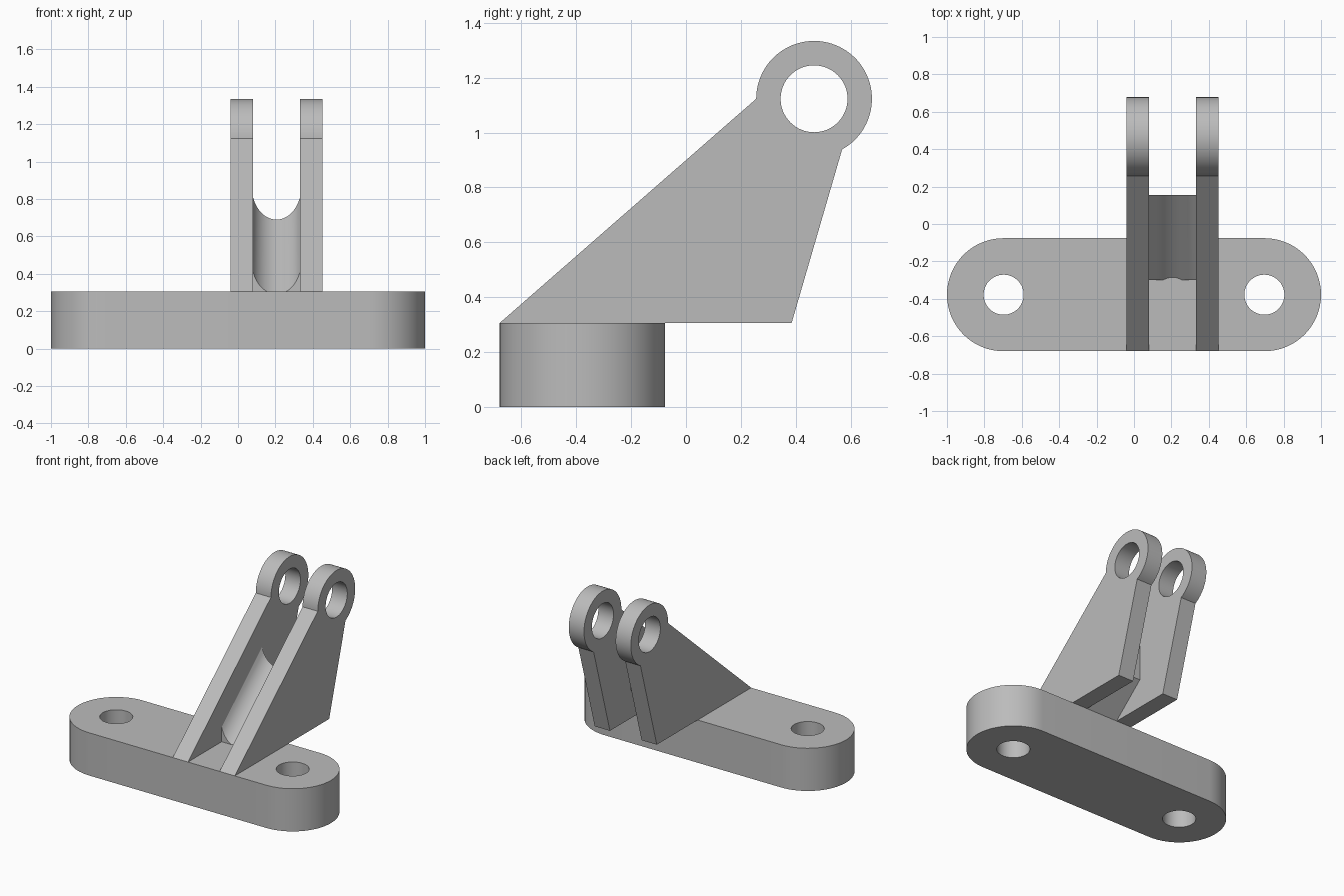
import bpy, bmesh
from math import radians, cos, sin, sqrt
from mathutils import Matrix

cube = bpy.data.objects.get("Cube")
if cube:
    bpy.data.objects.remove(cube, do_unlink=True)

# Single painted metal colour
metal = bpy.data.materials.new("grey_metal")
metal.use_nodes = True
colour = (0.5, 0.5, 0.5, 1)
metal.diffuse_color = colour
metal.node_tree.nodes["Principled BSDF"].inputs["Base Color"].default_value = colour


def arc(cx, cy, r, start, end, n):
    angles = [radians(start + (end - start) * i / n) for i in range(n + 1)]
    return [(cx + r * cos(a), cy + r * sin(a)) for a in angles]


def circle(cx, cy, r, n=64):
    return arc(cx, cy, r, 0, 360, n)[:-1]


def finish(name, bm):
    bmesh.ops.remove_doubles(bm, verts=bm.verts, dist=1e-5)
    bmesh.ops.recalc_face_normals(bm, faces=bm.faces)
    mesh = bpy.data.meshes.new(name)
    bm.to_mesh(mesh)
    bm.free()
    mesh.materials.append(metal)
    obj = bpy.data.objects.new(name, mesh)
    bpy.context.collection.objects.link(obj)
    bpy.ops.object.select_all(action='DESELECT')
    obj.select_set(True)
    bpy.context.view_layer.objects.active = obj
    bpy.ops.object.shade_smooth_by_angle(angle=radians(25))
    return obj


def extruded(name, loops, thickness, matrix):
    """Extrude a flat outline, with any further loops cut out as holes."""
    curve = bpy.data.curves.new(name + "_outline", 'CURVE')
    curve.dimensions = '2D'
    curve.fill_mode = 'BOTH'
    curve.extrude = thickness / 2
    for loop in loops:
        spline = curve.splines.new('POLY')
        spline.points.add(len(loop) - 1)
        for point, (x, y) in zip(spline.points, loop):
            point.co = (x, y, 0, 1)
        spline.use_cyclic_u = True
    temp = bpy.data.objects.new(name + "_outline", curve)
    bpy.context.collection.objects.link(temp)
    bpy.context.view_layer.update()
    evaluated = temp.evaluated_get(bpy.context.evaluated_depsgraph_get())
    mesh = bpy.data.meshes.new_from_object(evaluated)
    bm = bmesh.new()
    bm.from_mesh(mesh)
    bm.transform(matrix)
    bpy.data.objects.remove(temp, do_unlink=True)
    bpy.data.curves.remove(curve)
    bpy.data.meshes.remove(mesh)
    return finish(name, bm)


# Rounded base with two bolt holes
base_h, base_y, end_r = 0.305, -0.378, 0.302
end_x = 1 - end_r
base_outline = (arc(end_x, base_y, end_r, -90, 90, 32)
                + arc(-end_x, base_y, end_r, 90, 270, 32))
bolt_holes = [circle(s * 0.697, base_y, 0.107) for s in (-1, 1)]
extruded("base", [base_outline] + bolt_holes, base_h,
         Matrix.Translation((0, 0, base_h / 2)))

# Pair of leaning lug plates, drawn in the y-z plane
eye = (0.467, 1.123)
lug = [(-0.68, base_h)] + arc(*eye, 0.211, 180, -61, 56) + [(0.385, base_h)]
to_side = Matrix(((0, 0, 1, 0), (1, 0, 0, 0), (0, 1, 0, 0), (0, 0, 0, 1)))
for name, x in (("right_lug", 0.021), ("left_lug", 0.391)):
    extruded(name, [lug, circle(*eye, 0.122)], 0.12,
             Matrix.Translation((x, 0, 0)) @ to_side)

# Slanted web between the lugs, with a rounded trough along its top
web_x, half_w, trough_r = 0.206, 0.125, 0.133
front, back, slope, low = -0.3, 0.155, 0.875, 0.69
bm = bmesh.new()
columns = []
steps = 24
for i in range(steps + 1):
    x = half_w * (2 * i / steps - 1)
    rise = (trough_r - sqrt(trough_r**2 - x * x)) * sqrt(1 + slope**2)
    top_back = low + rise
    y_front = max(front, back - (top_back - base_h) / slope)
    top_front = top_back - (back - y_front) * slope
    profile = [(y_front, base_h), (y_front, top_front), (back, top_back),
               (back, 0.51), (-0.08, base_h)]
    columns.append([bm.verts.new((web_x + x, y, z)) for y, z in profile])
for a, b in zip(columns, columns[1:]):
    for j in range(5):
        k = (j + 1) % 5
        bm.faces.new((a[j], a[k], b[k], b[j]))
for end in (columns[0], columns[-1]):
    bm.faces.new(end)
finish("trough_web", bm)
